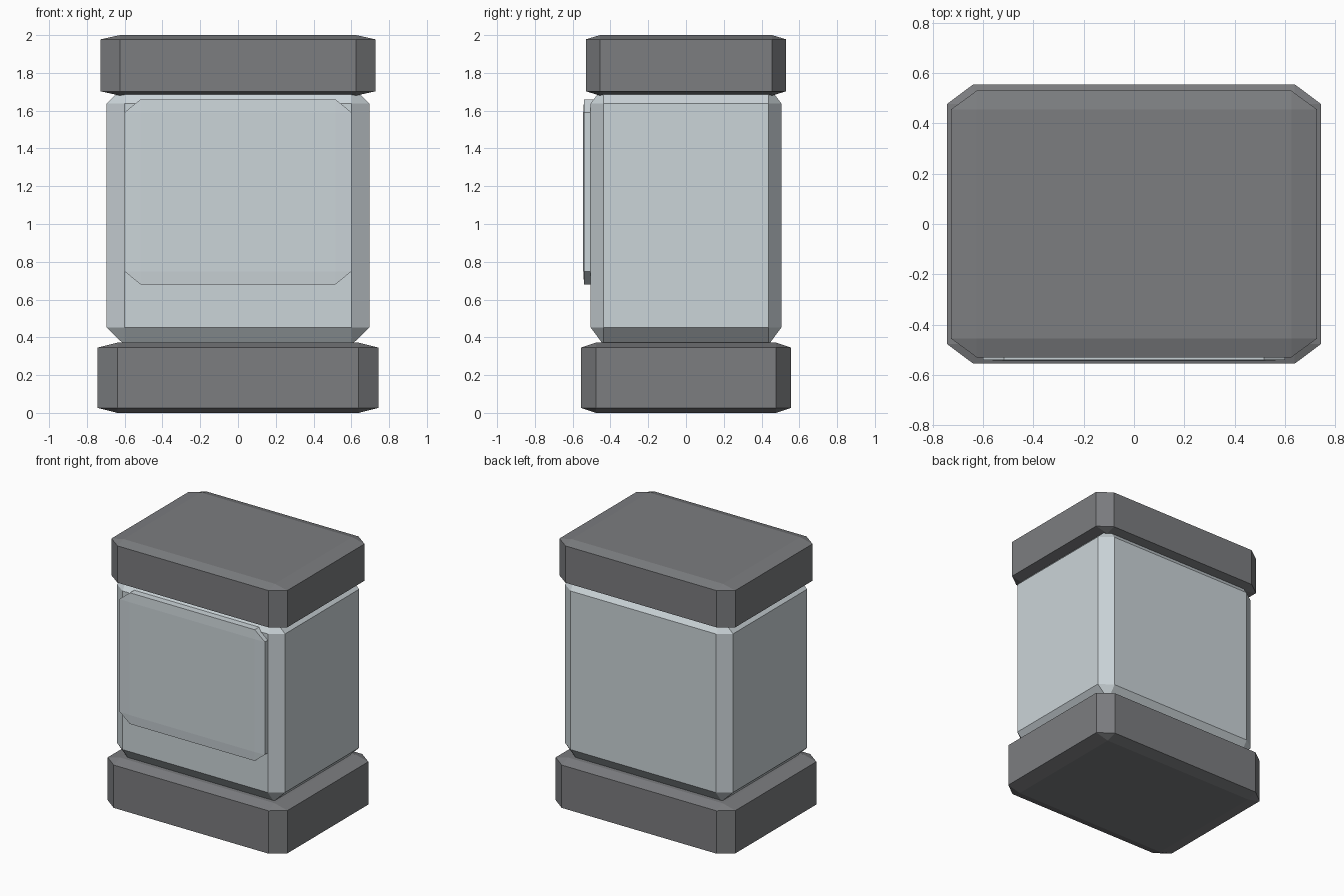
import bpy
import bmesh
from mathutils import Vector

cube = bpy.data.objects.get("Cube")
if cube:
    bpy.data.objects.remove(cube, do_unlink=True)


def make_material(name, color):
    mat = bpy.data.materials.new(name)
    mat.use_nodes = True
    mat.diffuse_color = color
    mat.node_tree.nodes["Principled BSDF"].inputs["Base Color"].default_value = color
    return mat


def chamfered_box(name, centre, half, cut, mat):
    """Box whose chamfer is the fraction `cut` of its half size on each axis."""
    bm = bmesh.new()
    bmesh.ops.create_cube(bm, size=2)
    bmesh.ops.bevel(bm, geom=bm.edges[:], offset=cut, offset_type='OFFSET',
                    segments=1, profile=0.5, affect='EDGES')
    bmesh.ops.scale(bm, vec=Vector(half), verts=bm.verts)
    bmesh.ops.recalc_face_normals(bm, faces=bm.faces)
    mesh = bpy.data.meshes.new(name)
    bm.to_mesh(mesh)
    bm.free()
    mesh.materials.append(mat)
    obj = bpy.data.objects.new(name, mesh)
    obj.location = centre
    bpy.context.collection.objects.link(obj)
    return obj


pale_grey = make_material("pale blue grey", (0.60, 0.66, 0.69, 1))
dark_grey = make_material("dark grey", (0.20, 0.205, 0.215, 1))

# Plinth, main block and cap
chamfered_box("base", (0, 0, 0.186), (0.743, 0.555, 0.186), 0.14, dark_grey)
chamfered_box("body", (0, 0, 1.045), (0.695, 0.505, 0.685), 0.135, pale_grey)
chamfered_box("lid", (0, 0, 1.84), (0.727, 0.53, 0.16), 0.14, dark_grey)

# Raised plate on the front
chamfered_box("front_panel", (0, -0.513, 1.17), (0.60, 0.031, 0.49), 0.14, pale_grey)
